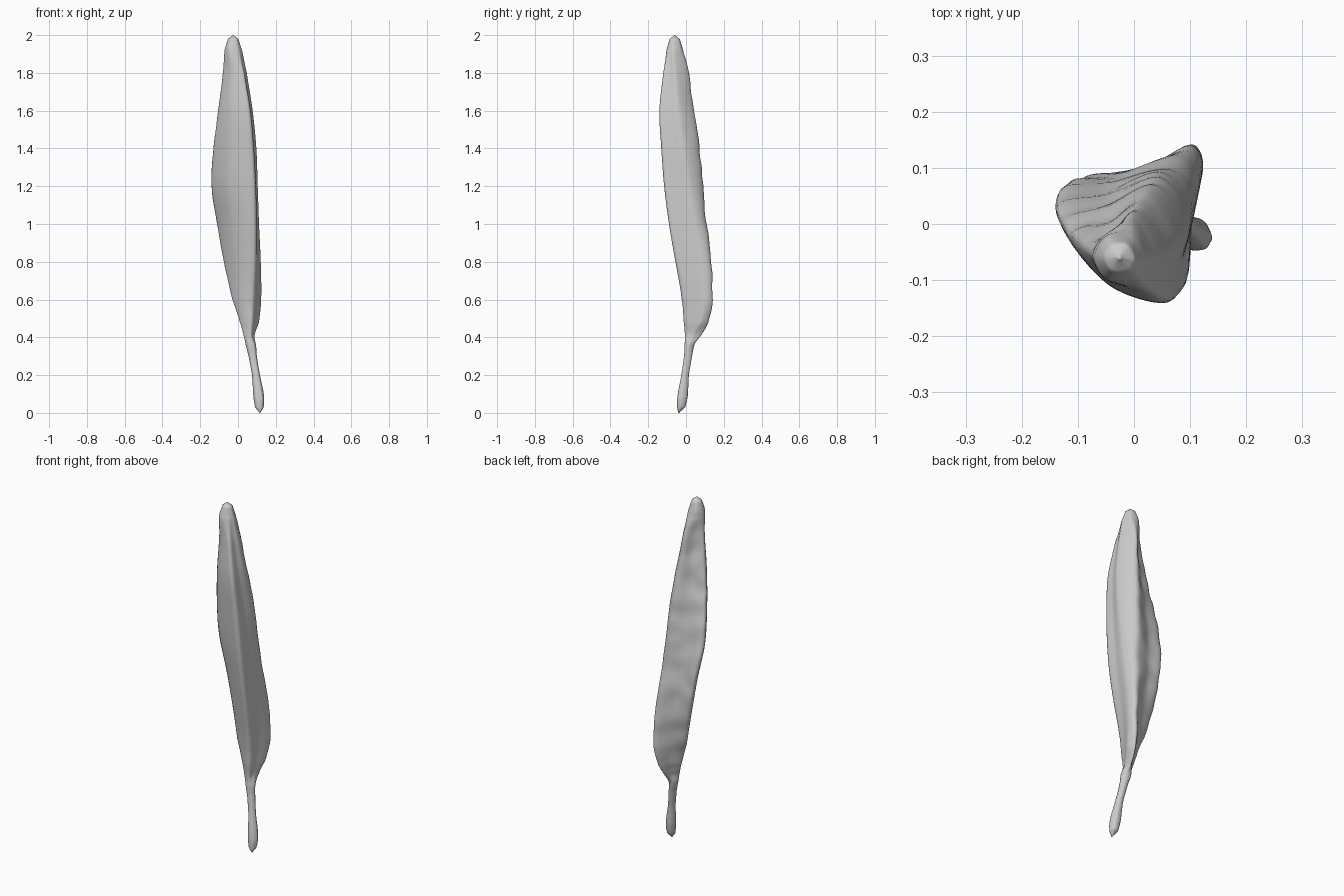
import bpy
import bmesh
from math import sin, cos, radians
from mathutils import Vector, noise

default_cube = bpy.data.objects.get("Cube")
if default_cube:
    bpy.data.objects.remove(default_cube, do_unlink=True)

STEPS_AROUND = 8
STEPS_ALONG = 8


def make_material(name, color):
    material = bpy.data.materials.new(name)
    material.use_nodes = True
    material.diffuse_color = color
    material.node_tree.nodes["Principled BSDF"].inputs["Base Color"].default_value = color
    return material


def spline(before, start, end, after, t):
    """Catmull-Rom interpolation between start and end."""
    return 0.5 * (2 * start + (end - before) * t
                  + (2 * before - 5 * start + 4 * end - after) * t ** 2
                  + (3 * start - before - 3 * end + after) * t ** 3)


def outward(a, b, amount):
    """Middle of an edge, pushed outward by a share of its length."""
    edge = b - a
    return (a + b) / 2 + Vector((edge.y, -edge.x, 0)) * amount


def section(side, ridge, shoulder, back, front_bulge, right_bulge, back_bulge):
    """Four corners and three edge middles, counter-clockwise."""
    return [side, outward(side, ridge, front_bulge),
            ridge, outward(ridge, shoulder, right_bulge),
            shoulder, back, outward(back, side, back_bulge)]


def round_section(z, x, y, radius):
    corners = [Vector((x + radius * cos(radians(a)), y + radius * sin(radians(a)), z))
               for a in (180, 300, 0, 60)]
    return section(*corners, 0.29, 0.13, 0.29)


def blade_section(z, *values):
    """Corners in hundredths: side edge, front ridge, right shoulder, back edge."""
    corners = [Vector((values[i] / 100, values[i + 1] / 100, z)) for i in (0, 2, 4, 6)]
    return section(*corners, 0.16, 0.02, -0.02)


# Stalk, blade and tip sections from the ground up
sections = [
    round_section(0, .116, -.038, .003),
    round_section(.03, .113, -.026, .022),
    round_section(.09, .109, -.018, .028),
    round_section(.2, .095, -.005, .021),
    round_section(.3, .078, .01, .022),
    round_section(.36, .068, .018, .027),
    blade_section(.41, 3, 2, 7, -.5, 8.8, 4, 8, 8),
    blade_section(.48, 1, 3, 7.5, -1, 11, 8, 9, 12),
    blade_section(.6, -3, 4.5, 8, -2, 12.3, 10.5, 10, 14),
    blade_section(.8, -7.5, 7, 8.5, -5.5, 12, 9.5, 9, 13.5),
    blade_section(1, -11, 7, 8.5, -9, 11, 6, 7, 11),
    blade_section(1.2, -14, 4, 8, -11.5, 10.2, 3, 5, 9),
    blade_section(1.4, -13, .5, 7, -13, 9.5, 0, 4, 7.2),
    blade_section(1.6, -10.5, -3, 5.5, -14, 7.5, -3, 2, 4),
    blade_section(1.8, -8, -5, 2.5, -12, 4.5, -5, 0, 1.5),
    round_section(1.92, -.025, -.06, .046),
    round_section(1.98, -.026, -.06, .027),
    round_section(2, -.026, -.06, .003),
]


def smooth_loop(points):
    count = len(points)
    return [spline(points[i - 1], points[i], points[(i + 1) % count],
                   points[(i + 2) % count], step / STEPS_AROUND)
            for i in range(count) for step in range(STEPS_AROUND)]


def lofted_rings(loops):
    """Blend neighbouring loops smoothly along the length."""
    rings = []
    last = len(loops) - 1
    for i in range(last):
        group = [loops[max(i - 1, 0)], loops[i], loops[i + 1], loops[min(i + 2, last)]]
        z_start, z_end = group[1][0].z, group[2][0].z
        for step in range(STEPS_ALONG):
            t = step / STEPS_ALONG
            ring = [spline(*points, t) for points in zip(*group)]
            for point in ring:
                point.z = z_start + (z_end - z_start) * t
            rings.append(ring)
    return rings + [loops[last]]


def ripple(point, index):
    """Gentle waves on the back face and its two edges."""
    on_back = index == 0 or index >= 4 * STEPS_AROUND
    if not on_back or not 0.42 < point.z < 1.9:
        return point
    wave = noise.noise(Vector((point.x * 10, point.y * 10, point.z * 11)))
    return point + Vector((-0.2, 1, 0)) * wave * 0.008


# Curled blade with its stalk, as one closed skin
bm = bmesh.new()
vert_rings = [[bm.verts.new(ripple(p, i)) for i, p in enumerate(ring)]
              for ring in lofted_rings([smooth_loop(s) for s in sections])]
for lower, upper in zip(vert_rings, vert_rings[1:]):
    for i in range(len(lower)):
        j = (i + 1) % len(lower)
        bm.faces.new((lower[i], lower[j], upper[j], upper[i]))
bm.faces.new(vert_rings[0])
bm.faces.new(vert_rings[-1])
bmesh.ops.recalc_face_normals(bm, faces=bm.faces)
for face in bm.faces:
    face.smooth = True

mesh = bpy.data.meshes.new("leaf_blade")
bm.to_mesh(mesh)
bm.free()
mesh.materials.append(make_material("plain grey", (0.6, 0.6, 0.6, 1)))
leaf = bpy.data.objects.new("leaf_blade", mesh)
bpy.context.collection.objects.link(leaf)
